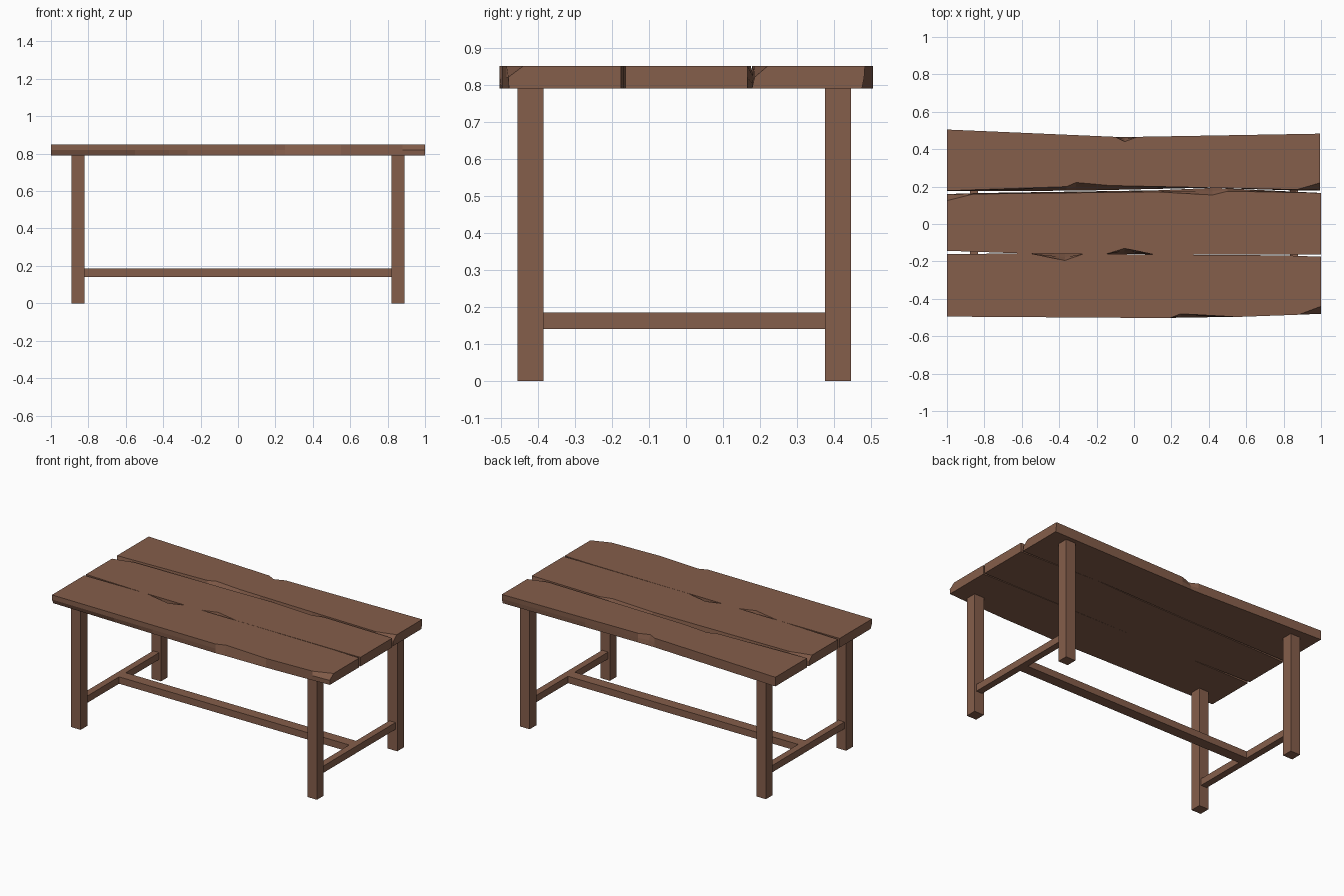
import bpy, bmesh

if "Cube" in bpy.data.objects:
    bpy.data.objects.remove(bpy.data.objects["Cube"])

wood = bpy.data.materials.new("brown wood")
wood.diffuse_color = (0.235, 0.112, 0.07, 1)
wood.use_nodes = True
wood.node_tree.nodes["Principled BSDF"].inputs["Base Color"].default_value = wood.diffuse_color


def finish(name, bm):
    bmesh.ops.recalc_face_normals(bm, faces=bm.faces)
    me = bpy.data.meshes.new(name)
    bm.to_mesh(me)
    bm.free()
    me.materials.append(wood)
    ob = bpy.data.objects.new(name, me)
    bpy.context.collection.objects.link(ob)
    return ob


def box(name, x0, x1, y0, y1, z0, z1):
    bm = bmesh.new()
    bmesh.ops.create_cube(bm, size=1)
    for v in bm.verts:
        v.co = (x0 + (v.co.x + .5) * (x1 - x0), y0 + (v.co.y + .5) * (y1 - y0), z0 + (v.co.z + .5) * (z1 - z0))
    return finish(name, bm)


def sample(edge, x):
    # interpolate an edge profile of (x, y at top, y at mid height, y at bottom)
    for a, b in zip(edge, edge[1:]):
        if x <= b[0]:
            t = (x - a[0]) / (b[0] - a[0])
            return [a[i] + (b[i] - a[i]) * t for i in (1, 2, 3)]
    return edge[-1][1:]


def plank(name, front, back):
    # loft six-sided sections between two rough edges
    bm = bmesh.new()
    rings = []
    for x in sorted({p[0] for p in front + back}):
        f, b = sample(front, x), sample(back, x)
        pts = list(zip(f, (.85, .82, .79))) + list(zip(b, (.85, .82, .79)))[::-1]
        rings.append([bm.verts.new((x, y, z)) for y, z in pts])
    for r, s in zip(rings, rings[1:]):
        for i in range(6):
            j = (i + 1) % 6
            bm.faces.new((r[i], r[j], s[j], s[i]))
    bm.faces.new(rings[0])
    bm.faces.new(rings[-1])
    return finish(name, bm)


# Tabletop planks with hewn, chipped edges
plank("front_plank",
      [(-1, -.495, -.495, -.48), (.19, -.503, -.503, -.503), (.25, -.48, -.49, -.5),
       (.55, -.497, -.497, -.497), (.88, -.485, -.485, -.485), (1, -.44, -.48, -.478)],
      [(-1, -.16, -.16, -.16), (-.55, -.158, -.158, -.158), (-.37, -.195, -.177, -.158),
       (-.27, -.16, -.16, -.16), (.8, -.168, -.168, -.168), (1, -.175, -.175, -.175)])
plank("middle_plank",
      [(-1, -.143, -.143, -.143), (-.58, -.158, -.158, -.158), (-.15, -.161, -.161, -.161),
       (-.05, -.13, -.145, -.161), (.1, -.162, -.162, -.162), (1, -.164, -.164, -.164)],
      [(-1, .125, .155, .16), (-.86, .16, .163, .165), (.12, .172, .177, .18),
       (.42, .155, .175, .193), (.5, .175, .183, .19), (1, .166, .166, .166)])
plank("back_plank",
      [(-1, .178, .178, .176), (-.36, .2, .19, .178), (-.31, .222, .2, .178),
       (-.13, .206, .195, .182), (.4, .194, .194, .194), (.87, .184, .181, .179), (.995, .22, .185, .178)],
      [(-1, .505, .505, .505), (-.1, .466, .466, .466), (-.05, .44, .455, .465),
       (.02, .466, .466, .466), (.995, .483, .481, .475)])

# Legs and side stretchers
for sx, side in ((-1, "left"), (1, "right")):
    xa, xb = sorted((sx * .89, sx * .82))
    box(side + "_front_leg", xa, xb, -.455, -.385, 0, .792)
    box(side + "_back_leg", xa, xb, .375, .445, 0, .792)
    xa, xb = sorted((sx * .877, sx * .833))
    box(side + "_stretcher", xa, xb, -.385, .375, .14, .185)

# Long centre stretcher
box("centre_stretcher", -.835, .835, -.04, .03, .14, .185)
